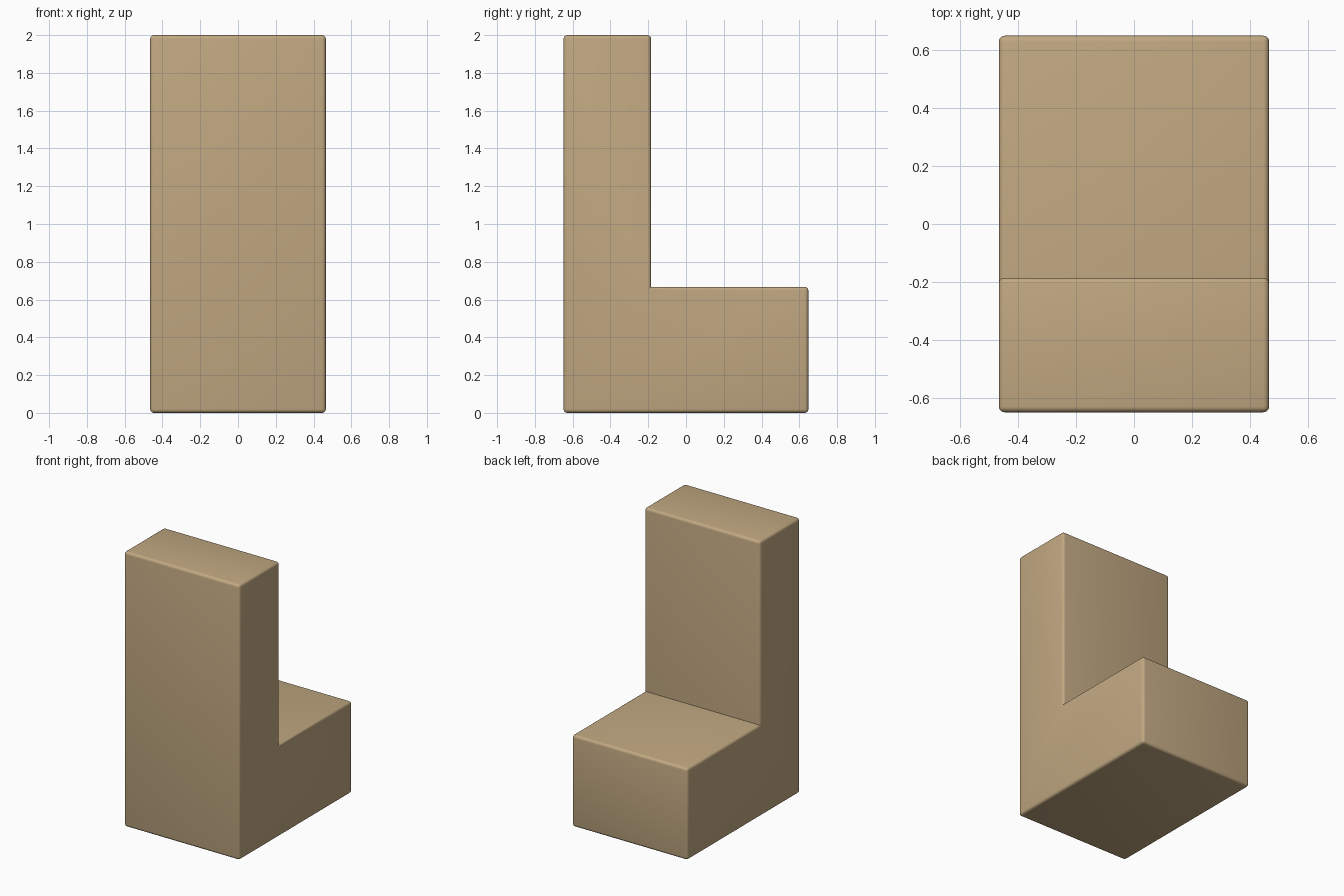
import bpy, bmesh

if "Cube" in bpy.data.objects:
    bpy.data.objects.remove(bpy.data.objects["Cube"])

WIDTH = 0.93
BEVEL = 0.02

# L-shaped side profile (y, z)
profile = [(-0.648, 0), (0.648, 0), (0.648, 0.667),
           (-0.185, 0.667), (-0.185, 2.0), (-0.648, 2.0)]

# Extrude the profile across the width
bm = bmesh.new()
side = bm.faces.new([bm.verts.new((-WIDTH / 2, y, z)) for y, z in profile])
ext = bmesh.ops.extrude_face_region(bm, geom=[side])
moved = [g for g in ext["geom"] if isinstance(g, bmesh.types.BMVert)]
bmesh.ops.translate(bm, verts=moved, vec=(WIDTH, 0, 0))
bmesh.ops.recalc_face_normals(bm, faces=bm.faces)

# Round every edge except the inner corner
bm.normal_update()
outer = [e for e in bm.edges if e.calc_face_angle_signed() > 0
         or not all(abs(v.co.y + 0.185) < 1e-4 and abs(v.co.z - 0.667) < 1e-4 for v in e.verts)]
bmesh.ops.bevel(bm, geom=outer, offset=BEVEL, offset_type='OFFSET', segments=4,
                profile=0.5, affect='EDGES', clamp_overlap=True)

mesh = bpy.data.meshes.new("seat_block")
bm.to_mesh(mesh)
bm.free()
block = bpy.data.objects.new("seat_block", mesh)
bpy.context.collection.objects.link(block)

# Tan wood colour
mat = bpy.data.materials.new("tan")
mat.diffuse_color = (0.53, 0.39, 0.22, 1)
mat.use_nodes = True
mat.node_tree.nodes["Principled BSDF"].inputs["Base Color"].default_value = mat.diffuse_color
mesh.materials.append(mat)

bpy.context.view_layer.objects.active = block
block.select_set(True)
bpy.ops.object.shade_smooth_by_angle(angle=0.6)
